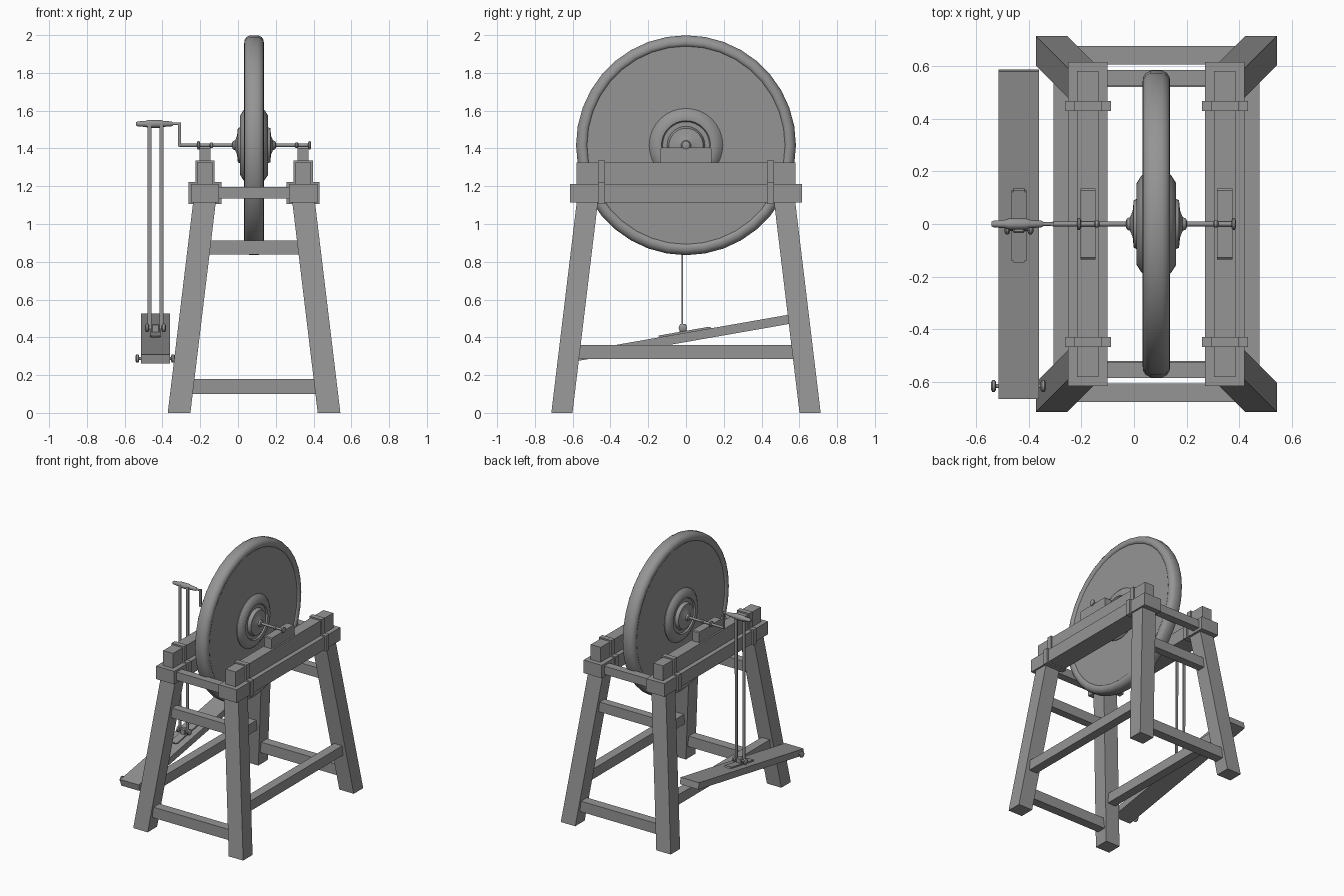
import bpy, bmesh, math
from mathutils import Matrix, Vector

if "Cube" in bpy.data.objects:
    bpy.data.objects.remove(bpy.data.objects["Cube"])

CX = 0.085      # centre plane of the frame and wheel
AZ = 1.417      # axle height
dark = bpy.data.materials.new("dark_grey")
dark.diffuse_color = (0.3, 0.3, 0.3, 1)
dark.use_nodes = True
dark.node_tree.nodes["Principled BSDF"].inputs["Base Color"].default_value = dark.diffuse_color


def finish(name, bm, smooth=False):
    bmesh.ops.recalc_face_normals(bm, faces=bm.faces)
    me = bpy.data.meshes.new(name)
    bm.to_mesh(me)
    bm.free()
    me.materials.append(dark)
    ob = bpy.data.objects.new(name, me)
    bpy.context.collection.objects.link(ob)
    if smooth:
        bpy.ops.object.select_all(action='DESELECT')
        bpy.context.view_layer.objects.active = ob
        ob.select_set(True)
        bpy.ops.object.shade_smooth_by_angle(angle=math.radians(40))
    return ob


def box(name, x0, x1, y0, y1, z0, z1, bevel=0.0):
    bm = bmesh.new()
    m = Matrix.Translation(((x0 + x1) / 2, (y0 + y1) / 2, (z0 + z1) / 2))
    bmesh.ops.create_cube(bm, size=1, matrix=m @ Matrix.Diagonal((x1 - x0, y1 - y0, z1 - z0, 1)))
    if bevel:
        bmesh.ops.bevel(bm, geom=bm.edges[:], offset=bevel, segments=1, affect='EDGES')
    return finish(name, bm)


def post(name, bottom, top, hx, hy):
    """Leaning post with horizontal ends."""
    bm = bmesh.new()
    rings = [[bm.verts.new(Vector(c) + Vector((sx * hx, sy * hy, 0)))
              for sx, sy in ((-1, -1), (1, -1), (1, 1), (-1, 1))] for c in (bottom, top)]
    bm.faces.new(rings[0])
    bm.faces.new(rings[1])
    for i in range(4):
        j = (i + 1) % 4
        bm.faces.new((rings[0][i], rings[0][j], rings[1][j], rings[1][i]))
    return finish(name, bm)


def extrude_x(name, outline, x0, x1):
    """Extrude a (y, z) outline along x."""
    bm = bmesh.new()
    f = bm.faces.new([bm.verts.new((x0, y, z)) for y, z in outline])
    r = bmesh.ops.extrude_face_region(bm, geom=[f])
    bmesh.ops.translate(bm, vec=(x1 - x0, 0, 0),
                        verts=[v for v in r['geom'] if isinstance(v, bmesh.types.BMVert)])
    bmesh.ops.holes_fill(bm, edges=[e for e in bm.edges if e.is_boundary])
    return finish(name, bm)


def lathe_x(name, profile, y, z, n=16):
    """Spin an (x, radius) profile around an axis parallel to x."""
    bm = bmesh.new()
    rings = [[bm.verts.new((x, y + r * math.cos(2 * math.pi * i / n),
                            z + r * math.sin(2 * math.pi * i / n))) for i in range(n)]
             for x, r in profile]
    for a, b in zip(rings, rings[1:]):
        for i in range(n):
            bm.faces.new((a[i], a[(i + 1) % n], b[(i + 1) % n], b[i]))
    bm.faces.new(rings[0])
    bm.faces.new(rings[-1])
    return finish(name, bm, True)


def knob(name, x, y, z, r=0.022, w=0.02):
    return lathe_x(name, [(x - w / 2, r * .6), (x - w / 4, r), (x + w / 4, r), (x + w / 2, r * .6)], y, z)


# Grinding wheel with rounded rim, and stepped hub on both faces
def both_sides(half):
    return [(CX - w, r) for w, r in half] + [(CX + w, r) for w, r in reversed(half)]


lathe_x("grinding_wheel", both_sides([
    (.04, .10), (.04, .524), (.046, .527), (.052, .54), (.05, .558), (.04, .573), (.022, .582)]),
    0, AZ, 36)
lathe_x("wheel_hub", both_sides([
    (.116, .012), (.112, .021), (.1, .026), (.09, .05), (.086, .09), (.062, .1),
    (.062, .124), (.072, .13), (.075, .155), (.058, .182), (.045, .195), (.03, .195)]), 0, AZ, 32)

# Axle and crank
lathe_x("axle", [(-.31, .009), (.385, .009)], 0, AZ, 12)
lathe_x("crank_pin", [(-.36, .007), (-.303, .007)], 0, 1.53, 12)
box("crank_arm", -.317, -.303, -.008, .008, AZ - .008, 1.537)
lathe_x("crank_handle", [(-.54, .009), (-.532, .013), (-.49, .016), (-.475, .021), (-.41, .021),
                         (-.395, .016), (-.352, .013), (-.343, .007)], 0, 1.53)

for s, side in ((-1, "left"), (1, "right")):
    bx = CX + s * .26
    # Side beams, stacked
    box(side + "_lower_beam", bx - .075, bx + .075, -.615, .615, 1.115, 1.213)
    box(side + "_upper_beam", bx - .041, bx + .041, -.58, .58, 1.21, 1.325)
    # Bearing block with clipped corners, and axle collars
    z0, z1 = 1.32, 1.405
    extrude_x(side + "_bearing_block",
              [(-.134, z0), (.134, z0), (.134, z1 - .006), (.128, z1),
               (-.128, z1), (-.134, z1 - .006)], bx - .029, bx + .029)
    knob(side + "_inner_collar", CX + s * .226, 0, AZ, .014, .02)
    knob(side + "_outer_collar", CX + s * .294, 0, AZ, .022, .016)
    # Side stretcher
    sx = CX + s * .357
    box(side + "_stretcher", sx - .034, sx + .034, -.59, .59, .285, .36)
    for t, end in ((-1, "front"), (1, "back")):
        # Straps wrapped around the beams
        y = t * .447
        box(f"{side}_{end}_lower_strap", bx - .087, bx + .087, y - .019, y + .019, 1.106, 1.223)
        box(f"{side}_{end}_upper_strap", bx - .051, bx + .051, y - .019, y + .019, 1.22, 1.335)
        # Splayed legs
        post(f"{side}_{end}_leg", (CX + s * .397, t * .657, 0), (CX + s * .262, t * .522, 1.12),
             .06, .056)

# Cross rails at both ends
for t, end in ((-1, "front"), (1, "back")):
    for label, y, z, hy, hz, hx in (("bottom", .64, .14, .035, .04, .35),
                                    ("middle", .55, .875, .03, .037, .26),
                                    ("top", .555, 1.165, .03, .031, .2)):
        box(f"{end}_{label}_rail", CX - hx, CX + hx, t * y - hy, t * y + hy, z - hz, z + hz)

# Tilted treadle board with mounting plate
slope = .175
TX = -.437


def tilted(name, x0, x1, y0, y1, lo, hi):
    zc = lambda y: .4 + slope * y
    return extrude_x(name, [(y0 + .004, zc(y0) + lo), (y1 + .004, zc(y1) + lo),
                            (y1 - .004, zc(y1) + hi), (y0 - .004, zc(y0) + hi)], x0, x1)


tilted("treadle_board", -.514, -.36, -.66, .583, -.024, .024)
tilted("treadle_plate", TX - .028, TX + .028, -.136, .125, .022, .034)
tilted("treadle_plate_tip", TX - .021, TX + .021, -.143, .132, .022, .033)

# Treadle pivot pin
lathe_x("pivot_pin", [(-.535, .008), (-.335, .008)], -.615, .288, 12)
knob("pivot_knob_outer", -.533, -.615, .288)
knob("pivot_knob_inner", -.345, -.615, .288)

# Twin connecting rods and lower joint
for s, side in ((-1, "outer"), (1, "inner")):
    x = TX + s * .032
    post(side + "_connecting_rod", (x, -.02, .44), (x, -.018, 1.535), .01, .004)
    knob(side + "_joint_knob", TX + s * .044, -.017, .45, .022, .022)
lathe_x("joint_pin", [(TX - .055, .009), (TX + .055, .009)], -.017, .45, 12)
box("joint_lug", TX - .022, TX + .022, -.035, .002, .40, .47, .006)
